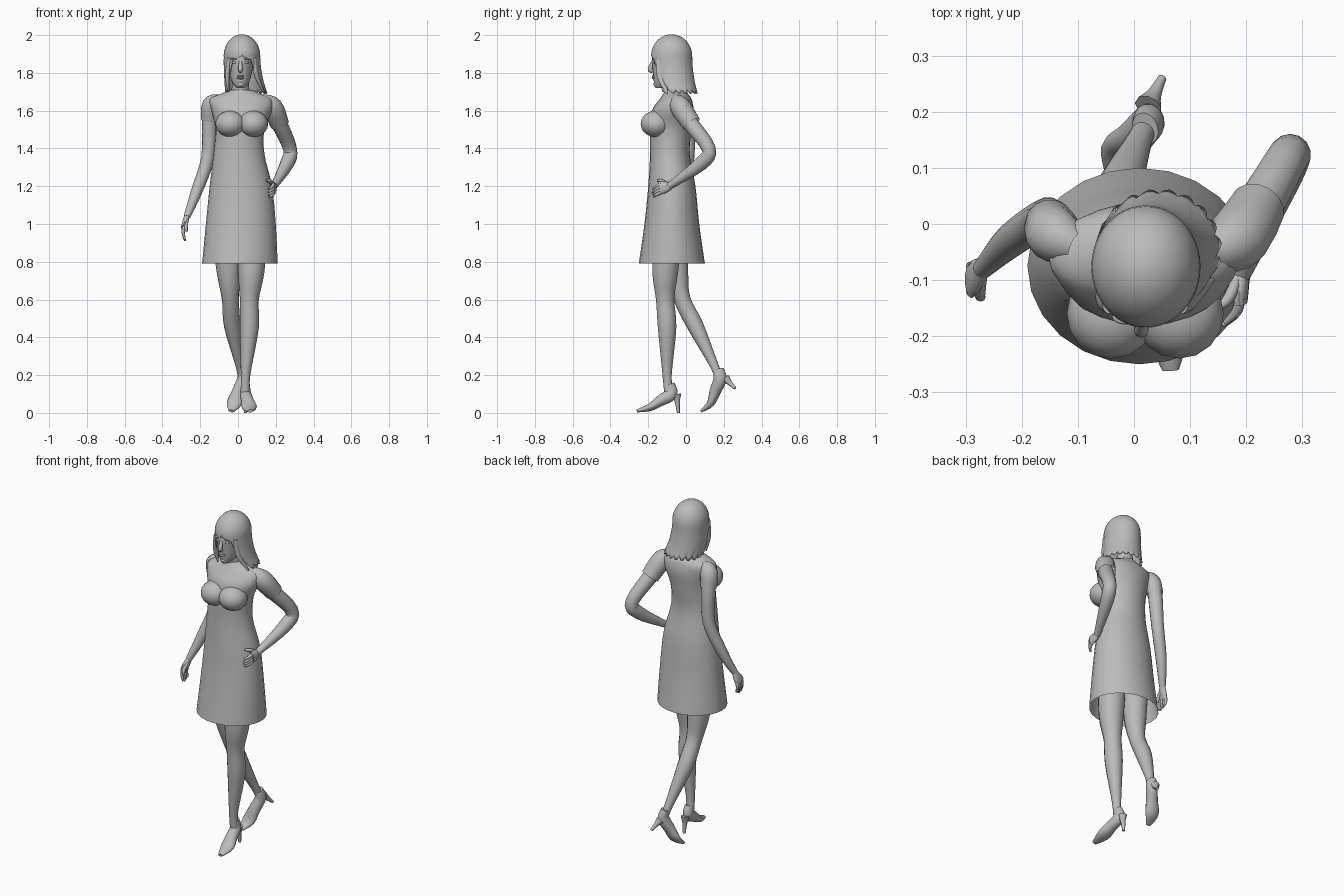
import bpy, bmesh
from math import sin, cos, pi, radians
from mathutils import Vector

if "Cube" in bpy.data.objects:
    bpy.data.objects.remove(bpy.data.objects["Cube"], do_unlink=True)

FRONT, SIDE, UP = Vector((0, -1, 0)), Vector((1, 0, 0)), Vector((0, 0, 1))
MIRROR = (("right", -1), ("left", 1))
GREY = (.5, .5, .5, 1)

grey = bpy.data.materials.new("plain grey")
grey.use_nodes = True
grey.diffuse_color = GREY
grey.node_tree.nodes["Principled BSDF"].inputs["Base Color"].default_value = GREY


def finish(name, bm, thickness=0):
    """Turn a bmesh into a smooth shaded, named object."""
    bmesh.ops.recalc_face_normals(bm, faces=bm.faces)
    mesh = bpy.data.meshes.new(name)
    bm.to_mesh(mesh)
    bm.free()
    mesh.materials.append(grey)
    part = bpy.data.objects.new(name, mesh)
    bpy.context.collection.objects.link(part)
    if thickness:
        solid = part.modifiers.new("thickness", 'SOLIDIFY')
        solid.thickness = thickness
        solid.offset = 0
    bpy.ops.object.select_all(action='DESELECT')
    part.select_set(True)
    bpy.context.view_layer.objects.active = part
    bpy.ops.object.shade_smooth_by_angle(angle=radians(50))


def flow(stations, steps=4):
    """Fill in a smooth curve through a few stations of any length."""
    padded = [stations[0], *stations, stations[-1]]
    result = []
    for group in zip(padded, padded[1:], padded[2:], padded[3:]):
        for step in range(steps):
            t = step / steps
            result.append([b + t * ((c - a) + t * ((2*a - 5*b + 4*c - d) + t * (3*b - a - 3*c + d))) / 2
                           if t else b for a, b, c, d in zip(*group)])
    return result + [list(stations[-1])]


def skin(bm, rows, closed=True):
    """Bridge rows of points with quads."""
    rows = [[bm.verts.new(point) for point in row] for row in rows]
    count = len(rows[0])
    for low, high in zip(rows, rows[1:]):
        for i in range(count if closed else count - 1):
            j = (i + 1) % count
            bm.faces.new((low[i], low[j], high[j], high[i]))
    return rows


def tube(name, rows, bottom=True, top=True):
    bm = bmesh.new()
    rows = skin(bm, rows)
    if bottom:
        bm.faces.new(rows[0])
    if top:
        bm.faces.new(rows[-1])
    finish(name, bm)


def body(name, rings, bottom=True, sides=24):
    """Stack of level ellipses given as height, left, right, front, back."""
    angles = [2 * pi * i / sides for i in range(sides)]
    tube(name, [[((x0 + x1 + (x1 - x0) * cos(a)) / 2, (y0 + y1 + (y1 - y0) * sin(a)) / 2, z)
                 for a in angles] for z, x0, x1, y0, y1 in flow(rings)], bottom)


def limb(name, stations, facing=FRONT, sides=14, capped=True):
    """Tube through stations of x, y, z, half width and optional half depth."""
    path = flow(stations)
    centres = [Vector(station[:3]) for station in path]
    rows = []
    for i, (centre, station) in enumerate(zip(centres, path)):
        along = (centres[min(i + 1, len(path) - 1)] - centres[max(i - 1, 0)]).normalized()
        across = along.cross(facing).normalized()
        out = across.cross(along)
        angles = [2 * pi * k / sides for k in range(sides)]
        rows.append([centre + across * station[3] * cos(a) + out * station[-1] * sin(a) for a in angles])
    tube(name, rows, capped, capped)


def blob(name, centre, size):
    bm = bmesh.new()
    bmesh.ops.create_uvsphere(bm, u_segments=16, v_segments=10, radius=1)
    bmesh.ops.scale(bm, vec=size, verts=bm.verts)
    bmesh.ops.translate(bm, vec=centre, verts=bm.verts)
    finish(name, bm)


# Dress: body with open hem, bust, and short open sleeves
body("dress", [(.79, -.19, .21, -.25, .1), (1, -.17, .2, -.22, .07), (1.2, -.15, .18, -.2, .05),
               (1.37, -.13, .14, -.19, .02), (1.5, -.12, .14, -.19, .03), (1.6, -.14, .18, -.18, .04),
               (1.66, -.15, .18, -.14, .03), (1.69, -.09, .12, -.12, .01), (1.71, -.04, .07, -.11, 0)], False)
for side, s in MIRROR:
    blob(side + "_bust", (.02 + s * .06, -.16, 1.53), (.08, .08, .07))
limb("right_sleeve", [(-.1, -.04, 1.66, .03), (-.14, -.02, 1.63, .05), (-.15, 0, 1.55, .045)], capped=False)
limb("left_sleeve", [(.12, -.05, 1.66, .03), (.18, -.03, 1.62, .055), (.22, .03, 1.53, .05)], capped=False)

# Arms: the right hangs, the left is bent with its hand on the hip
limb("right_arm", [(-.14, -.02, 1.64, .03), (-.15, 0, 1.55, .04), (-.16, .01, 1.35, .035),
                   (-.22, -.03, 1.17, .03), (-.27, -.08, 1.04, .018)])
limb("left_arm", [(.17, -.04, 1.64, .03), (.21, .01, 1.55, .042), (.275, .12, 1.4, .037),
                  (.26, .08, 1.32, .037), (.19, -.09, 1.2, .018)], SIDE)


# Hands: palm, four fingers fanned along the spread, and a thumb
def hand(side, wrist, knuckles, tips, thumb, spread, facing):
    wrist, knuckles, tips, thumb = map(Vector, (wrist, knuckles, tips, thumb))
    middle = (wrist + knuckles) / 2
    limb(side + "_palm", [(*wrist, .017, .015), (*middle, .03, .015), (*knuckles, .034, .012)], facing)
    for i, finger in enumerate(("index", "middle", "ring", "little")):
        offset = spread * (i - 1.5)
        base = knuckles + offset + (middle - knuckles) * .3
        tip = tips + offset + (knuckles - tips) * abs(i - 1) * .1
        bend = (base + tip) / 2 + facing * .006
        limb(f"{side}_{finger}_finger", [(*base, .009), (*bend, .009), (*tip, .005)], facing, 8)
    bend = (middle + thumb) / 2 - spread
    limb(side + "_thumb", [(*wrist, .01), (*bend, .01), (*thumb, .006)], facing, 8)


hand("right", (-.27, -.08, 1.04), (-.29, -.1, .98), (-.28, -.1, .91), (-.27, -.13, .96),
     FRONT * -.015, -SIDE)
hand("left", (.19, -.08, 1.2), (.19, -.14, 1.19), (.16, -.18, 1.16), (.15, -.15, 1.23),
     UP * -.015, SIDE + FRONT / 2)

# Legs: the left carries the weight, the right trails with a bent knee
limb("left_leg", [(.08, -.09, 1, .08), (.07, -.11, .75, .07), (.06, -.11, .6, .05), (.06, -.1, .45, .05),
                  (.04, -.1, .2, .025), (.04, -.09, .1, .025)])
limb("right_leg", [(-.07, -.07, 1, .075), (-.05, -.05, .75, .063), (-.04, -.02, .6, .045),
                   (-.03, .05, .46, .044), (.01, .15, .25, .023), (.025, .18, .17, .024)])


# High heeled shoes
def shoe(side, ankle, heel, ball, toe, spike):
    arch = [(a + b) / 2 for a, b in zip(heel, ball)]
    limb(side + "_shoe", [(*ankle, .023, .03), (*heel, .03, .035), (*arch, .034, .03),
                          (*ball, .04, .02), (*toe, .015, .008)], FRONT + UP)
    seat = Vector(heel) - FRONT * .03
    limb(side + "_heel", [(*seat, .025), (*seat.lerp(Vector(spike), .4), .014), (*spike, .008)],
         UP - FRONT, 8)


shoe("left", (.04, -.09, .15), (.04, -.08, .1), (.06, -.19, .03), (.065, -.26, .01), (.04, -.04, 0))
shoe("right", (.02, .17, .23), (.025, .18, .18), (-.02, .13, .05), (-.035, .08, .01), (.05, .26, .13))

# Neck, head and face, mirrored about the middle of the face
MIDDLE = .013
limb("neck", [(MIDDLE, -.04, 1.66, .06), (MIDDLE, -.06, 1.72, .046), (MIDDLE, -.07, 1.8, .043)])
body("head", [(z, MIDDLE - width, MIDDLE + width, front, back) for z, width, front, back in (
    (1.72, .02, -.16, -.1), (1.75, .045, -.17, -.05), (1.81, .062, -.175, -.01),
    (1.88, .068, -.18, .01), (1.96, .05, -.15, -.02))])
limb("nose", [(MIDDLE, -.17, 1.87, .007), (MIDDLE, -.19, 1.82, .013), (MIDDLE, -.175, 1.81, .01)], sides=8)
blob("chin", (MIDDLE, -.155, 1.74), (.02, .017, .016))
for lip, z in (("upper_lip", 1.783), ("lower_lip", 1.772)):
    blob(lip, (MIDDLE, -.17, z), (.02, .011, .006))
for side, s in MIRROR:
    blob(side + "_eye", (MIDDLE + s * .03, -.165, 1.855), (.014, .01, .007))
    blob(side + "_brow", (MIDDLE + s * .03, -.165, 1.875), (.022, .014, .005))
    blob(side + "_ear", (MIDDLE + s * .065, -.075, 1.84), (.008, .018, .03))

# Hair: a domed crown, then a curtain that opens at the face and flares into scalloped ends
COLUMNS, DOME, CURTAIN = 48, 8, 10
rows = []
for row in range(DOME + CURTAIN + 1):
    rise = min(row / DOME, 1) * pi / 2
    drop = max(row - DOME, 0) / CURTAIN
    flare = drop ** 2
    gap = .45 + .75 * drop if drop else 0
    points = []
    for column in range(COLUMNS + 1):
        turn = (pi - gap) * (2 * column / COLUMNS - 1)
        notch = (1 - abs(sin(pi * column / 4))) * drop ** 6
        reach = sin(rise) - .08 * notch
        points.append((.021 + .024 * flare + (.093 + .015 * flare) * reach * sin(turn),
                       -.076 + .03 * flare + .105 * reach * cos(turn),
                       1.89 + .11 * cos(rise) - .2 * drop + .02 * notch))
    rows.append(points)
bm = bmesh.new()
skin(bm, rows, False)
bmesh.ops.remove_doubles(bm, verts=bm.verts, dist=.0005)
finish("hair", bm, .008)

# Loose locks framing the face
limb("left_front_lock", [(.085, -.14, 1.88, .012, .02), (.1, -.13, 1.78, .012, .024), (.14, -.1, 1.69, .004, .004)])
limb("right_front_lock", [(-.045, -.14, 1.88, .012, .02), (-.057, -.13, 1.78, .012, .02), (-.05, -.12, 1.7, .004, .004)])
